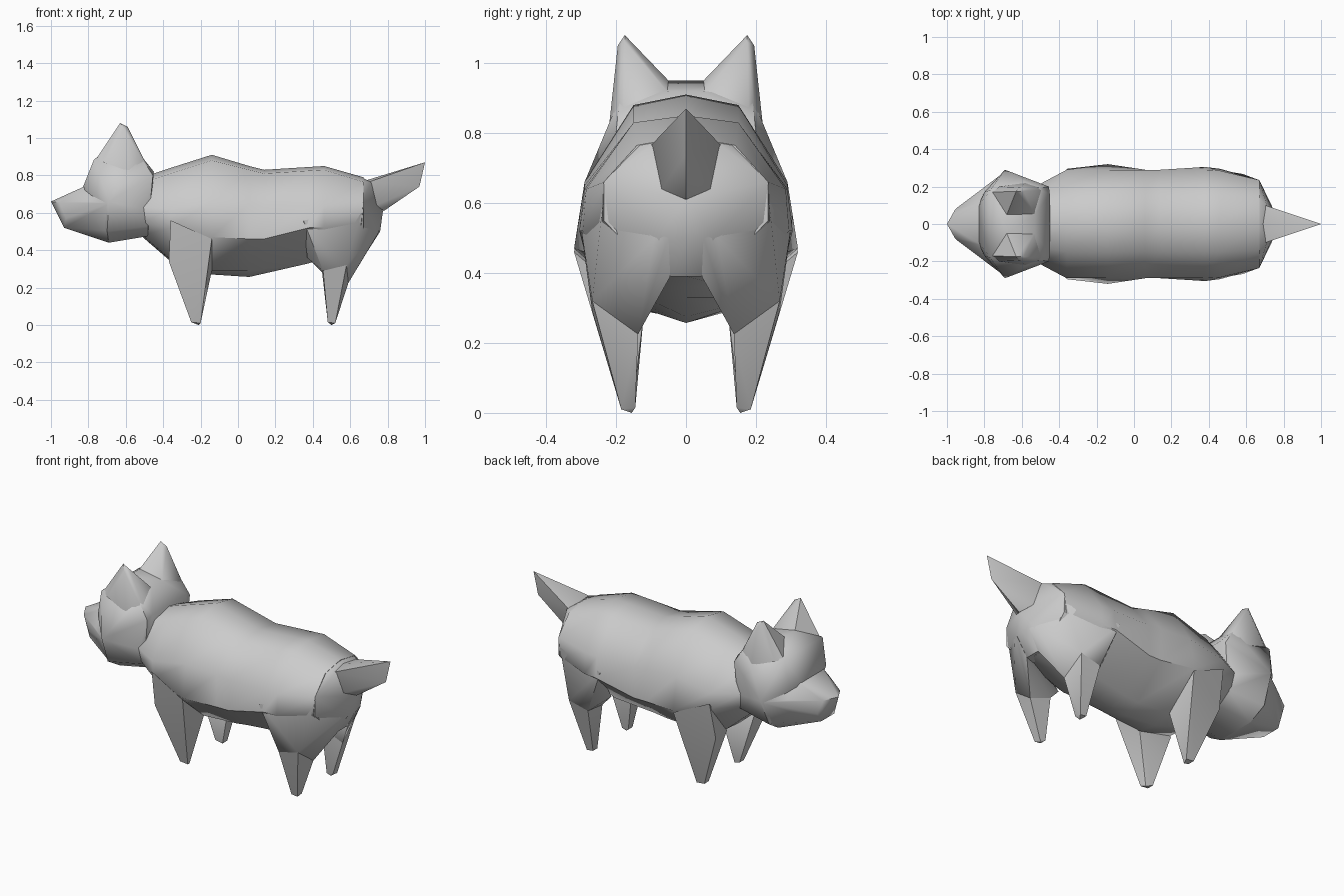
import bpy, bmesh, math


def finish(name, bm):
    bmesh.ops.recalc_face_normals(bm, faces=bm.faces)
    mesh = bpy.data.meshes.new(name)
    bm.to_mesh(mesh)
    bm.free()
    ob = bpy.data.objects.new(name, mesh)
    bpy.context.collection.objects.link(ob)
    bpy.ops.object.select_all(action='DESELECT')
    ob.select_set(True)
    bpy.context.view_layer.objects.active = ob
    bpy.ops.object.shade_smooth_by_angle(angle=math.radians(48))
    return ob


def hull(name, points, sides=(1,)):
    """Faceted solid around the points, repeated for each y sign."""
    bm = bmesh.new()
    pts = {(x, y * s, z) for x, y, z in points for s in sides}
    verts = [bm.verts.new(p) for p in sorted(pts)]
    bmesh.ops.convex_hull(bm, input=verts)
    loose = [v for v in bm.verts if not v.link_faces]
    bmesh.ops.delete(bm, geom=loose, context='VERTS')
    bmesh.ops.dissolve_limit(bm, angle_limit=0.02, verts=bm.verts, edges=bm.edges)
    return finish(name, bm)


def loft(name, stations):
    """Skin mirrored half sections (x, [(y, z) from top to bottom])."""
    bm = bmesh.new()
    rings = []
    for x, half in stations:
        full = half + [(-y, z) for y, z in half[-2:0:-1]]
        rings.append([bm.verts.new((x, y, z)) for y, z in full])
    for a, b in zip(rings, rings[1:]):
        n = len(a)
        for i in range(n):
            j = (i + 1) % n
            bm.faces.new((a[i], a[j], b[j], b[i]))
    bm.faces.new(rings[0])
    bm.faces.new(rings[-1])
    return finish(name, bm)


BOTH = (1, -1)

# Body, chest to hips
loft("body", [
    (-0.51, [(0, .79), (.12, .76), (.21, .63), (.19, .55), (.08, .48), (0, .47)]),
    (-0.36, [(0, .84), (.15, .81), (.29, .62), (.28, .52), (.14, .35), (0, .34)]),
    (-0.14, [(0, .91), (.15, .88), (.29, .66), (.32, .47), (.12, .29), (0, .27)]),
    (0.06, [(0, .85), (.15, .83), (.29, .65), (.29, .46), (.10, .29), (0, .257)]),
    (0.14, [(0, .83), (.15, .81), (.29, .64), (.29, .46), (.10, .30), (0, .275)]),
    (0.38, [(0, .845), (.15, .825), (.29, .64), (.305, .52), (.12, .33), (0, .33)]),
    (0.46, [(0, .85), (.15, .83), (.285, .64), (.295, .52), (.12, .36), (0, .36)]),
    (0.67, [(0, .79), (.14, .765), (.235, .66), (.235, .55), (.11, .42), (0, .39)]),
])

# Rump, closing the body below the tail
hull("rump", [
    (.66, 0, .79), (.66, .14, .765), (.67, .235, .66), (.66, .24, .55),
    (.71, .10, .765), (.74, .07, .65), (.775, 0, .61), (.76, 0, .50),
    (.745, .08, .50), (.69, .04, .39), (.62, .10, .40)], BOTH)

# Head: skull and snout
hull("skull", [
    (-.77, .18, .885), (-.79, .13, .80), (-.80, .17, .73), (-.84, .08, .71),
    (-.68, .05, .95), (-.53, .05, .92), (-.52, .19, .90), (-.45, .16, .82),
    (-.455, .20, .80), (-.50, .21, .62), (-.48, .19, .53), (-.48, .10, .475),
    (-.69, .29, .66), (-.70, .22, .50), (-.69, .12, .44)], BOTH)
hull("snout", [
    (-1.0, 0, .66), (-.955, .08, .655), (-.93, .06, .52), (-.92, .085, .57),
    (-.86, .09, .72), (-.79, .12, .755), (-.80, .195, .66), (-.69, .28, .65),
    (-.70, .215, .505), (-.69, .12, .44)], BOTH)

# Tail, a wedge rising to a point
hull("tail", [
    (.69, 0, .775), (.70, .10, .765), (.74, .07, .64), (.78, 0, .61),
    (1.0, 0, .87), (.97, 0, .74), (.65, .07, .72)], BOTH)

for label, s in (("left", -1), ("right", 1)):
    side = (s,)
    # Ears, broad at the base
    hull(f"{label}_ear", [
        (-.68, .05, .95), (-.76, .17, .885), (-.72, .2, .87), (-.53, .05, .915),
        (-.51, .195, .88), (-.48, .18, .84), (-.58, .22, .82), (-.63, .175, 1.08),
        (-.59, .175, 1.06), (-.61, .195, 1.05)], side)
    # Front legs
    hull(f"{label}_front_leg", [
        (-.36, .295, .56), (-.14, .32, .46), (-.37, .25, .34), (-.36, .13, .34),
        (-.14, .12, .29), (-.23, .137, .22), (-.25, .145, .015), (-.25, .185, .015),
        (-.20, .185, .01), (-.21, .155, 0)], side)
    # Hind legs: thigh and shin share the knee points
    knee = [(.455, .268, .29), (.58, .268, .32), (.45, .14, .28), (.59, .137, .225)]
    hull(f"{label}_thigh", knee + [
        (.35, .305, .56), (.66, .238, .60), (.37, .17, .36), (.755, .05, .50),
        (.74, .09, .50), (.69, .045, .39), (.63, .10, .30)], side)
    hull(f"{label}_shin", knee + [
        (.48, .145, .015), (.48, .185, .015), (.52, .185, .01),
        (.50, .155, 0), (.52, .145, .015)], side)
